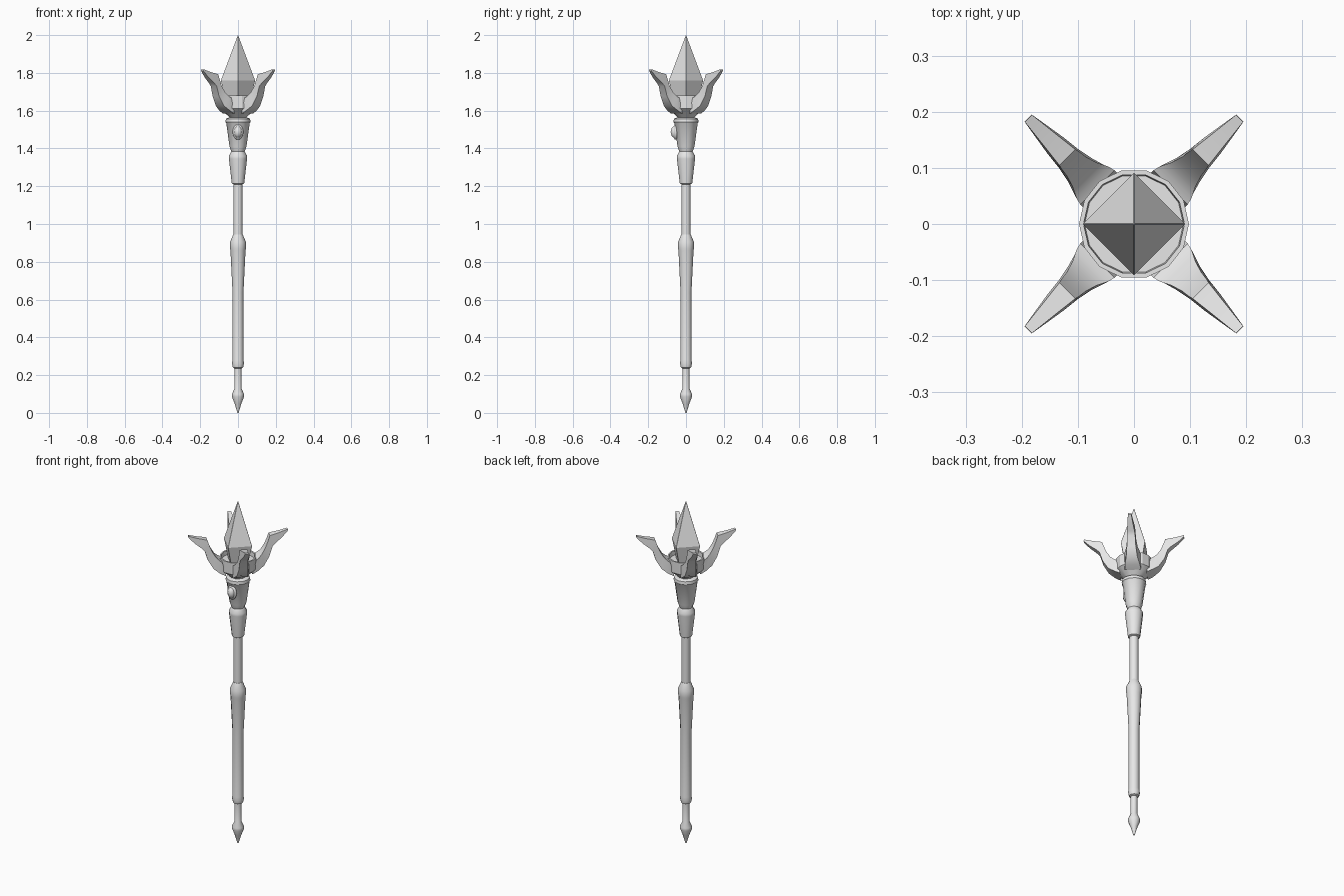
import bpy, bmesh, math
from mathutils import Matrix, Vector

cube = bpy.data.objects.get("Cube")
if cube:
    bpy.data.objects.remove(cube, do_unlink=True)

grey = bpy.data.materials.new("plain grey")
grey.use_nodes = True
grey.diffuse_color = (0.8, 0.8, 0.8, 1)
grey.node_tree.nodes["Principled BSDF"].inputs["Base Color"].default_value = (0.8, 0.8, 0.8, 1)


def finish(name, bm, smooth_angle=None):
    """Turn a bmesh into a named, coloured object."""
    bmesh.ops.remove_doubles(bm, verts=bm.verts, dist=0.0001)
    bmesh.ops.recalc_face_normals(bm, faces=bm.faces)
    mesh = bpy.data.meshes.new(name)
    bm.to_mesh(mesh)
    bm.free()
    mesh.materials.append(grey)
    obj = bpy.data.objects.new(name, mesh)
    bpy.context.collection.objects.link(obj)
    if smooth_angle:
        bpy.ops.object.select_all(action="DESELECT")
        obj.select_set(True)
        bpy.context.view_layer.objects.active = obj
        bpy.ops.object.shade_smooth_by_angle(angle=math.radians(smooth_angle))
    return obj


def loft(bm, rings):
    """Skin closed rings of points and cap both ends."""
    rows = [[bm.verts.new(p) for p in ring] for ring in rings]
    n = len(rows[0])
    for a, b in zip(rows, rows[1:]):
        for i in range(n):
            j = (i + 1) % n
            bm.faces.new((a[i], a[j], b[j], b[i]))
    bm.faces.new(rows[0])
    bm.faces.new(rows[-1])


def turned(name, profile, sides=12, smooth_angle=35):
    """Lathe a (radius, height) profile around z."""
    bm = bmesh.new()
    step = 2 * math.pi / sides
    loft(bm, [[(r * math.cos(i * step), r * math.sin(i * step), z) for i in range(sides)]
              for r, z in profile])
    return finish(name, bm, smooth_angle)


# Staff, from the spike upward
turned("bottom_spike", [(0.003, 0), (0.018, 0.05), (0.032, 0.085), (0.032, 0.1), (0.018, 0.13),
                        (0.018, 0.245)])
turned("grip", [(0.018, 0.235), (0.027, 0.24), (0.032, 0.262), (0.029, 0.28), (0.029, 0.64),
                (0.04, 0.86), (0.042, 0.87), (0.042, 0.905), (0.025, 0.945)])
turned("upper_shaft", [(0.024, 0.9), (0.024, 1.23)])
turned("upper_collar", [(0.024, 1.21), (0.033, 1.215), (0.048, 1.345), (0.049, 1.36),
                        (0.034, 1.385)])
turned("gem_socket", [(0.034, 1.38), (0.045, 1.41), (0.062, 1.535), (0.066, 1.54),
                      (0.064, 1.557), (0.045, 1.565)])

# Open cup with a thin rim and a floor
turned("cup", [(0.04, 1.56), (0.05, 1.57), (0.097, 1.612), (0.098, 1.68),
               (0.09, 1.68), (0.088, 1.655)], sides=14, smooth_angle=25)

# Four-sided crystal with softened edges
crystal = turned("crystal", [(0.064, 1.65), (0.091, 1.76), (0.001, 2.0)], sides=4, smooth_angle=None)
bevel = crystal.modifiers.new("soft_edges", "BEVEL")
bevel.width = 0.002
bevel.segments = 1

# Petals: inner radius, inner height, outer radius, outer height, half width
stations = [
    (0.092, 1.668, 0.07, 1.585, 0.043),
    (0.105, 1.675, 0.10, 1.60, 0.04),
    (0.125, 1.695, 0.135, 1.625, 0.03),
    (0.145, 1.73, 0.165, 1.675, 0.024),
    (0.16, 1.768, 0.182, 1.73, 0.022),
    (0.168, 1.793, 0.20, 1.748, 0.02),
    (0.22, 1.805, 0.237, 1.778, 0.014),
    (0.266, 1.819, 0.267, 1.81, 0.009),
]
for k, name in enumerate(("back_left", "back_right", "front_right", "front_left")):
    bm = bmesh.new()
    loft(bm, [[(ri, -w, zi), (ri, w, zi), (ro, w, zo), (ro, -w, zo)]
              for ri, zi, ro, zo, w in stations])
    turn = Matrix.Rotation(math.radians(45 + 90 * k), 4, "Z")
    bmesh.ops.transform(bm, matrix=turn, verts=bm.verts)
    finish(name + "_petal", bm, 30)


# Oval gem and its setting on the front of the socket
def oval(name, size, y):
    bm = bmesh.new()
    bmesh.ops.create_uvsphere(bm, u_segments=16, v_segments=10, radius=1)
    place = Matrix.LocRotScale(Vector((0, y, 1.487)), None, Vector(size))
    bmesh.ops.transform(bm, matrix=place @ Matrix.Rotation(math.pi / 2, 4, "X"), verts=bm.verts)
    finish(name, bm, 60)


oval("gem_setting", (0.029, 0.014, 0.041), -0.055)
oval("gem", (0.022, 0.026, 0.033), -0.055)
